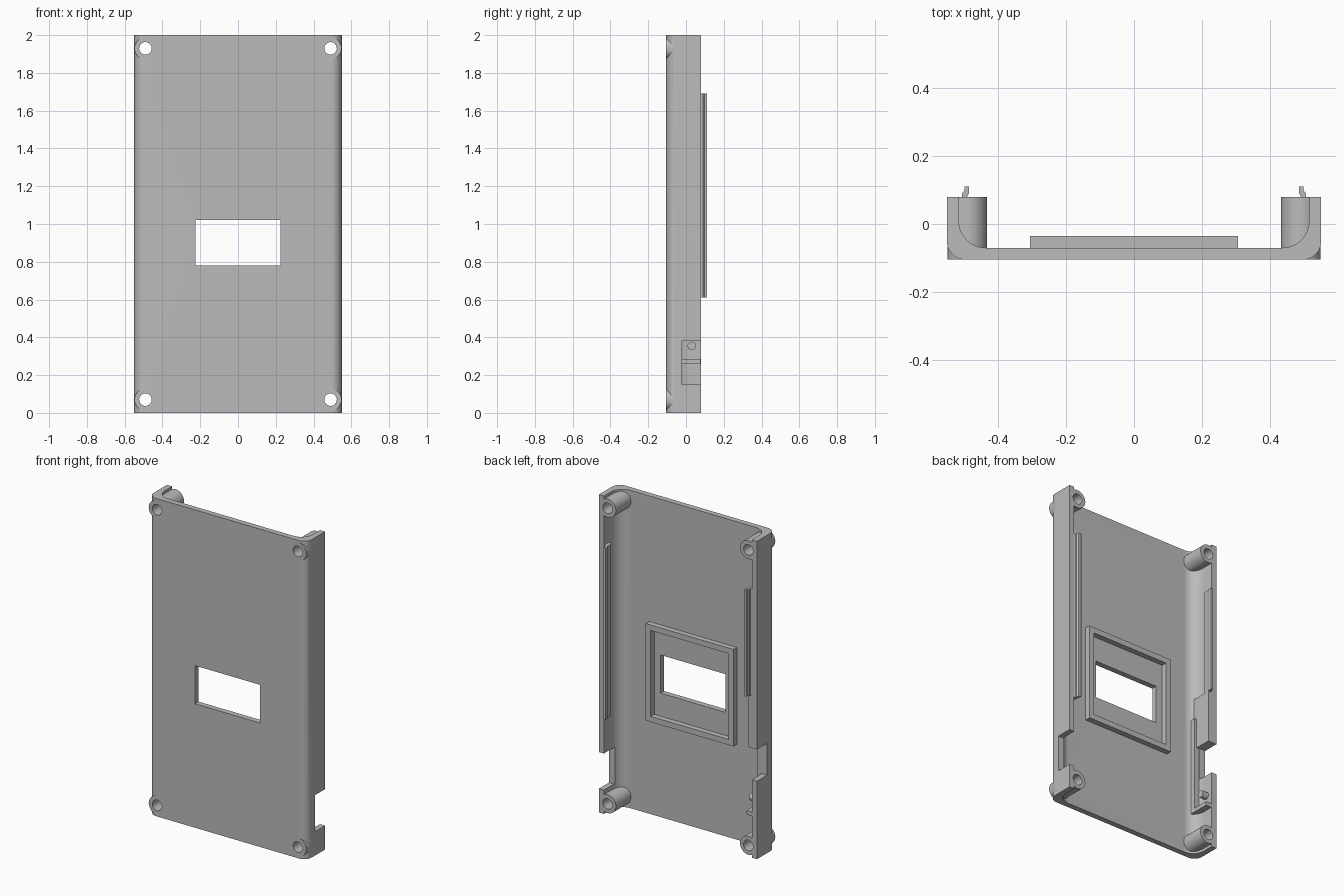
import bpy, bmesh, math
from mathutils import Matrix, Vector

cube = bpy.data.objects.get("Cube")
if cube:
    bpy.data.objects.remove(cube, do_unlink=True)

grey = bpy.data.materials.new("plain grey plastic")
grey.use_nodes = True
GREY = (0.5, 0.5, 0.5, 1)
grey.diffuse_color = GREY
grey.node_tree.nodes["Principled BSDF"].inputs["Base Color"].default_value = GREY


def make(name, bm):
    bmesh.ops.recalc_face_normals(bm, faces=bm.faces)
    mesh = bpy.data.meshes.new(name)
    bm.to_mesh(mesh)
    bm.free()
    mesh.materials.append(grey)
    ob = bpy.data.objects.new(name, mesh)
    bpy.context.collection.objects.link(ob)
    return ob


def extrude(name, points, z0, z1):
    """Closed x-y outline pulled up from z0 to z1."""
    bm = bmesh.new()
    face = bm.faces.new([bm.verts.new((x, y, z0)) for x, y in points])
    out = bmesh.ops.extrude_face_region(bm, geom=[face])
    verts = [v for v in out["geom"] if isinstance(v, bmesh.types.BMVert)]
    bmesh.ops.translate(bm, vec=(0, 0, z1 - z0), verts=verts)
    return make(name, bm)


def box(name, x0, x1, y0, y1, z0, z1):
    return extrude(name, [(x0, y0), (x1, y0), (x1, y1), (x0, y1)], z0, z1)


def rod(name, centre, radius, length, axis, segments=40):
    bm = bmesh.new()
    bmesh.ops.create_cone(bm, cap_ends=True, segments=segments,
                          radius1=radius, radius2=radius, depth=length)
    turn = Vector((0, 0, 1)).rotation_difference(Vector(axis)).to_matrix().to_4x4()
    bm.transform(Matrix.Translation(centre) @ turn)
    return make(name, bm)


def boolean(target, tool, operation):
    mod = target.modifiers.new("cut", "BOOLEAN")
    mod.operation, mod.object, mod.solver = operation, tool, "EXACT"
    bpy.context.view_layer.objects.active = target
    bpy.ops.object.modifier_apply(modifier=mod.name)
    bpy.data.objects.remove(tool, do_unlink=True)


def arc(cx, cy, r, steps=12):
    """Quarter round from pointing -y to pointing +x."""
    angles = [math.radians(-90 + 90 * i / steps) for i in range(steps + 1)]
    return [(cx + r * math.cos(a), cy + r * math.sin(a)) for a in angles]


# Main dimensions
W, FRONT, BACK, H = 0.55, -0.105, 0.08, 2.0
WALL = 0.035
IN_X, FLOOR = W - WALL, FRONT + WALL
R_OUT, R_IN = 0.055, 0.08

# Tray: U-shaped section with rounded corners, open at both ends
half = arc(W - R_OUT, FRONT + R_OUT, R_OUT) + [(W, BACK), (IN_X, BACK)]
half += list(reversed(arc(IN_X - R_IN, FLOOR + R_IN, R_IN)))
tray = extrude("tray", half + [(-x, y) for x, y in reversed(half)], 0, H)

# Screw posts in the four corners, with through holes
corners = [(x, z) for x in (-0.49, 0.49) for z in (0.07, H - 0.07)]
mid = (FRONT + BACK) / 2
for x, z in corners:
    boolean(tray, rod("post", (x, mid, z), 0.058, BACK - FRONT, (0, 1, 0)), "UNION")
for x, z in corners:
    boolean(tray, rod("hole", (x, mid, z), 0.033, 1, (0, 1, 0)), "DIFFERENCE")

# Window through the front and a notch in each side wall
boolean(tray, box("window", -0.225, 0.225, -0.3, 0, 0.78, 1.02), "DIFFERENCE")
boolean(tray, box("notch", 0.48, 0.7, -0.02, 0.3, 0.15, 0.38), "DIFFERENCE")
boolean(tray, box("notch", -0.7, -0.48, -0.02, 0.3, 0.49, 0.69), "DIFFERENCE")

# Raised square frame around the window
frame = box("window_frame", -0.305, 0.305, FLOOR - 0.01, -0.035, 0.6, 1.21)
boolean(frame, box("opening", -0.27, 0.27, -0.2, 0.2, 0.635, 1.175), "DIFFERENCE")

# Snap lips that rise past the wall rims
lip = [(0.52, 0.02), (0.52, 0.075), (0.505, 0.08), (0.505, 0.09), (0.498, 0.097),
       (0.498, 0.11), (0.485, 0.11), (0.485, 0.09), (0.49, 0.08), (0.49, 0.045)]
extrude("left_snap_lip", lip, 0.61, 1.69)
extrude("right_snap_lip", [(-x, y) for x, y in lip], 1.02, 1.69)

# Switch holder inside the right wall: strip, upper block, ledge and peg
box("holder_strip", -0.52, -0.475, -0.06, -0.025, 0.285, 0.88)
box("holder_block", -0.52, -0.49, -0.06, BACK, 0.69, 1.02)
box("holder_ledge", -0.52, -0.475, -0.06, BACK - 0.002, 0.26, 0.285)
rod("holder_peg", (-0.5, 0.03, 0.355), 0.022, 0.05, (1, 0, 0), 24)

# Smooth the curves, keep the edges sharp
bpy.ops.object.select_all(action="DESELECT")
for ob in bpy.context.scene.objects:
    if ob.type == "MESH" and grey.name in ob.data.materials:
        ob.select_set(True)
        bpy.context.view_layer.objects.active = ob
bpy.ops.object.shade_smooth_by_angle(angle=math.radians(30))
